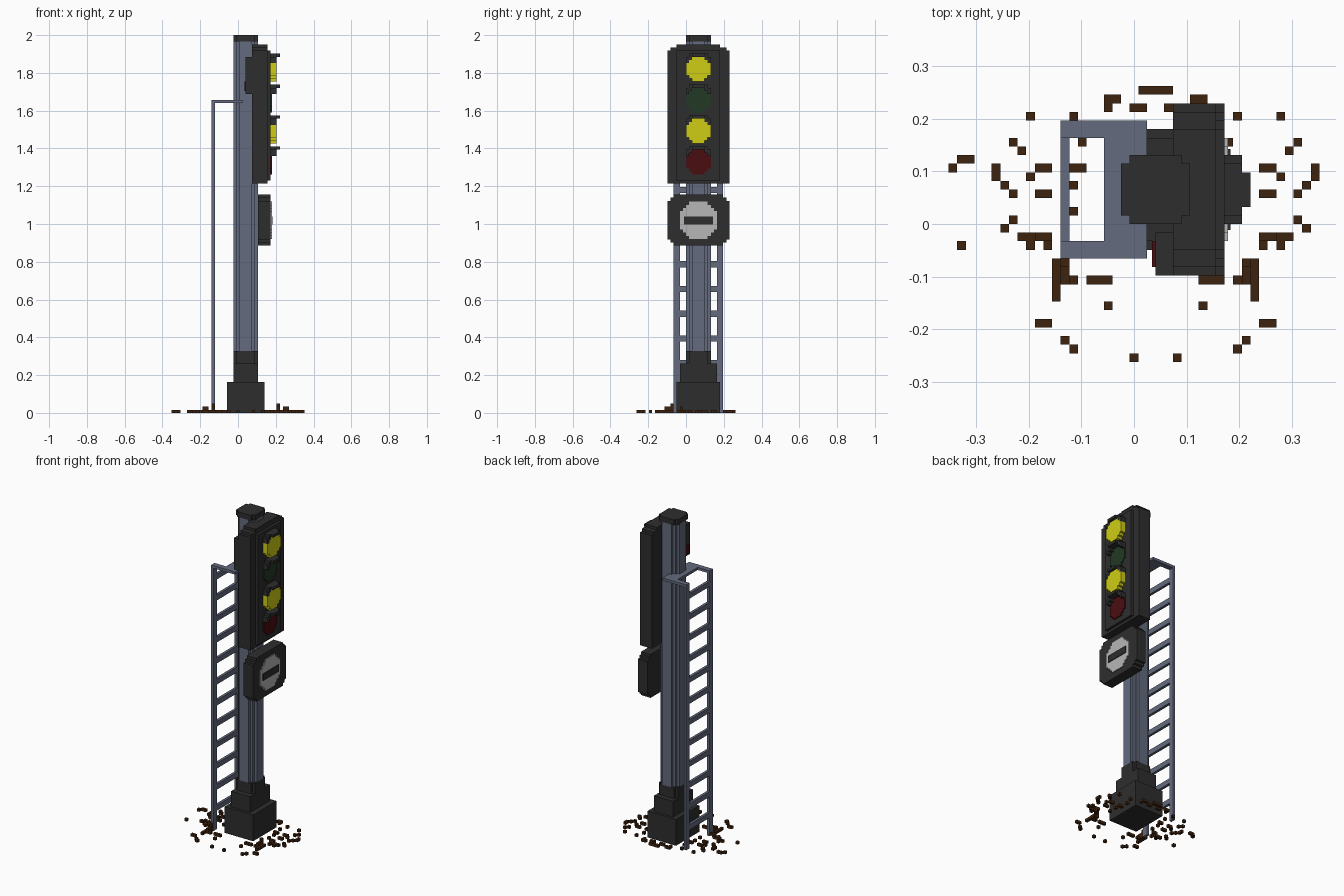
import bpy, bmesh

cube = bpy.data.objects.get("Cube")
if cube:
    bpy.data.objects.remove(cube, do_unlink=True)

S = 2 / 122  # one grid cell; all sizes below are in cells


def material(name, rgb):
    m = bpy.data.materials.new(name)
    m.use_nodes = True
    m.diffuse_color = (*rgb, 1)
    bsdf = m.node_tree.nodes["Principled BSDF"]
    bsdf.inputs["Base Color"].default_value = (*rgb, 1)
    bsdf.inputs["Roughness"].default_value = 0.9
    return m


CHARCOAL = material("charcoal", (0.027, 0.027, 0.027))
STEEL = material("blue_grey_steel", (0.125, 0.145, 0.205))
YELLOW = material("lit_yellow", (0.62, 0.61, 0.008))
GREEN = material("dark_green", (0.016, 0.040, 0.018))
RED = material("dark_red", (0.068, 0.004, 0.005))
WHITE = material("pale_grey", (0.47, 0.47, 0.47))
BROWN = material("dry_brown", (0.048, 0.017, 0.005))


def finish(name, bm, mat):
    bmesh.ops.recalc_face_normals(bm, faces=bm.faces)
    bmesh.ops.scale(bm, vec=(S, S, S), verts=bm.verts)
    mesh = bpy.data.meshes.new(name)
    bm.to_mesh(mesh)
    bm.free()
    mesh.materials.append(mat)
    ob = bpy.data.objects.new(name, mesh)
    bpy.context.collection.objects.link(ob)
    return ob


def boxes(name, mat, items):
    """Boxes given as (x0, x1, y0, y1, z0, z1), joined in one mesh."""
    bm = bmesh.new()
    for x0, x1, y0, y1, z0, z1 in items:
        vs = bmesh.ops.create_cube(bm, size=1)["verts"]
        bmesh.ops.scale(bm, vec=(x1 - x0, y1 - y0, z1 - z0), verts=vs)
        bmesh.ops.translate(bm, vec=((x0 + x1) / 2, (y0 + y1) / 2, (z0 + z1) / 2), verts=vs)
    return finish(name, bm, mat)


def stepped(u0, u1, v0, v1, n):
    """Rectangle outline whose corners are cut in n unit stairs."""
    corner = [(0, n)]
    for k in range(n):
        corner += [(k + 1, n - k), (k + 1, n - k - 1)]
    back = corner[::-1]
    return ([(u0 + a, v0 + b) for a, b in corner] + [(u1 - a, v0 + b) for a, b in back]
            + [(u1 - a, v1 - b) for a, b in corner] + [(u0 + a, v1 - b) for a, b in back])


def prism(name, mat, outline, lo, hi, axis):
    """Extrude an outline along z (outline in x,y) or along x (outline in y,z)."""
    bm = bmesh.new()
    place = (lambda u, v: (u, v, lo)) if axis == "z" else (lambda u, v: (lo, u, v))
    face = bm.faces.new([bm.verts.new(place(u, v)) for u, v in outline])
    out = bmesh.ops.extrude_face_region(bm, geom=[face])["geom"]
    d = hi - lo
    bmesh.ops.translate(bm, vec=(0, 0, d) if axis == "z" else (d, 0, 0),
                        verts=[g for g in out if isinstance(g, bmesh.types.BMVert)])
    return finish(name, bm, mat)


# Stepped foot, post and cap
boxes("foot_block", CHARCOAL, [(-3.5, 8.5, -3, 11, 0, 10)])
boxes("foot_step", CHARCOAL, [(-1.5, 6.5, -2, 10, 10, 16)])
prism("foot_collar", CHARCOAL, stepped(-1.5, 6.5, 0, 8, 1), 16, 20, "z")
prism("post", STEEL, stepped(-1.5, 6.5, 0, 8, 2), 20, 120, "z")
prism("post_cap", CHARCOAL, stepped(-1.5, 6.5, 0, 8, 1), 120, 122, "z")

# Signal head with raised front panel
head = [(-6, 74), (14, 74), (14, 117), (13, 117), (13, 118), (11, 118), (11, 119),
        (-3, 119), (-3, 118), (-5, 118), (-5, 117), (-6, 117)]
prism("signal_head", CHARCOAL, head, 4.5, 9.5, "x")
boxes("signal_front_panel", CHARCOAL, [(9.5, 10.5, -3, 11, 75, 117)])

# Lamps: lit ones bulge, unlit ones are thin plates; each has a visor
lamps = [("upper_yellow", YELLOW, 111, 2), ("green", GREEN, 101, 0.4),
         ("lower_yellow", YELLOW, 91, 2), ("red", RED, 81, 0.4)]
for label, mat, z, depth in lamps:
    prism(label + "_lamp", mat, stepped(0, 8, z - 4, z + 4, 2), 10.5, 10.5 + depth, "x")
    visor = [(10.5, 13.5, 2, 6, z + 4, z + 5)]
    for y in (0, 7):
        visor.append((10.5, 12.5, y, y + 1, z + 2, z + 4))
    for y in (1, 6):
        visor.append((10.5, 12.5, y, y + 1, z + 3, z + 5))
    boxes(label + "_visor", CHARCOAL, visor)

# Small rear repeater box with its red lens
boxes("rear_box", CHARCOAL, [(2.5, 4.5, -6, -1, 103, 115)])
boxes("rear_lens", RED, [(2.1, 2.5, -5, -2, 104, 107)])

# Round-cornered sign with pale disc and bar
prism("sign_body", CHARCOAL, stepped(-6, 14, 54, 70.5, 2), 6.5, 10.5, "x")
prism("sign_disc", WHITE, stepped(-2, 10, 56.2, 68.2, 3), 10.5, 10.9, "x")
boxes("sign_bar", CHARCOAL, [(10.9, 11.2, -0.7, 8.7, 60.9, 63.5)])

# Ladder and its landing
boxes("ladder_rails", STEEL, [(-8.5, -7.5, y, y + 2, 0, 101) for y in (-4, 10)])
boxes("ladder_rungs", STEEL, [(-8.5, -7.5, -2, 10, z, z + 2) for z in range(7, 101, 8)])
boxes("ladder_landing", STEEL, [(-3.5, 1.5, -4, 12, 100, 101)]
      + [(-7.5, -3.5, y, y + 2, 100, 101) for y in (-4, 10)])

# Scattered debris: runs of cells (x0, x1, y), mirrored about the post
runs = [(-16, -16, 5), (-16, -16, 6), (-15, -15, 4), (-14, -14, 9), (-13, -13, 8),
        (-12, -12, 12), (-14, -14, 3), (-14, -14, 0), (-15, -15, -1), (-13, -11, -2),
        (-12, -12, -3), (-11, -10, 6), (-12, -12, 5), (-11, -10, 3), (-10, -10, -3),
        (-9, -8, -5), (-9, -8, -6), (-9, -7, -7), (-9, -9, -8), (-9, -9, -9),
        (-5, -3, -7), (-3, -3, -10), (-11, -10, -12), (-8, -8, -14), (-7, -7, -15),
        (0, 0, -16), (-3, -2, 14), (-3, -3, 13), (0, 1, 13), (1, 4, 15),
        (-7, -7, 12), (-6, -6, 9), (-7, -6, 6), (-7, -7, 4), (-7, -7, 1)]
cells = []
for a, b, y in runs:
    for i, j in ((a, b), (5 - b, 5 - a)):
        cells.append((i - 0.5, j + 0.5, y, y + 1, 0, 1))
for x in (-8, 13):  # little heaps beside the foot
    cells.append((x - 0.5, x + 0.5, -5, -4, 1, 3))
    cells.append((x - 0.5, x + 0.5, -7, -5, 1, 2))
for x in (-11, 15):
    cells.append((x - 0.5, x + 1.5, -2, -1, 1, 2))
cells += [(-21.5, -20.5, 6, 7, 0, 1), (-20.5, -18.5, 7, 8, 0, 1), (-20.5, -19.5, -3, -2, 0, 1)]
boxes("ground_debris", BROWN, cells)
